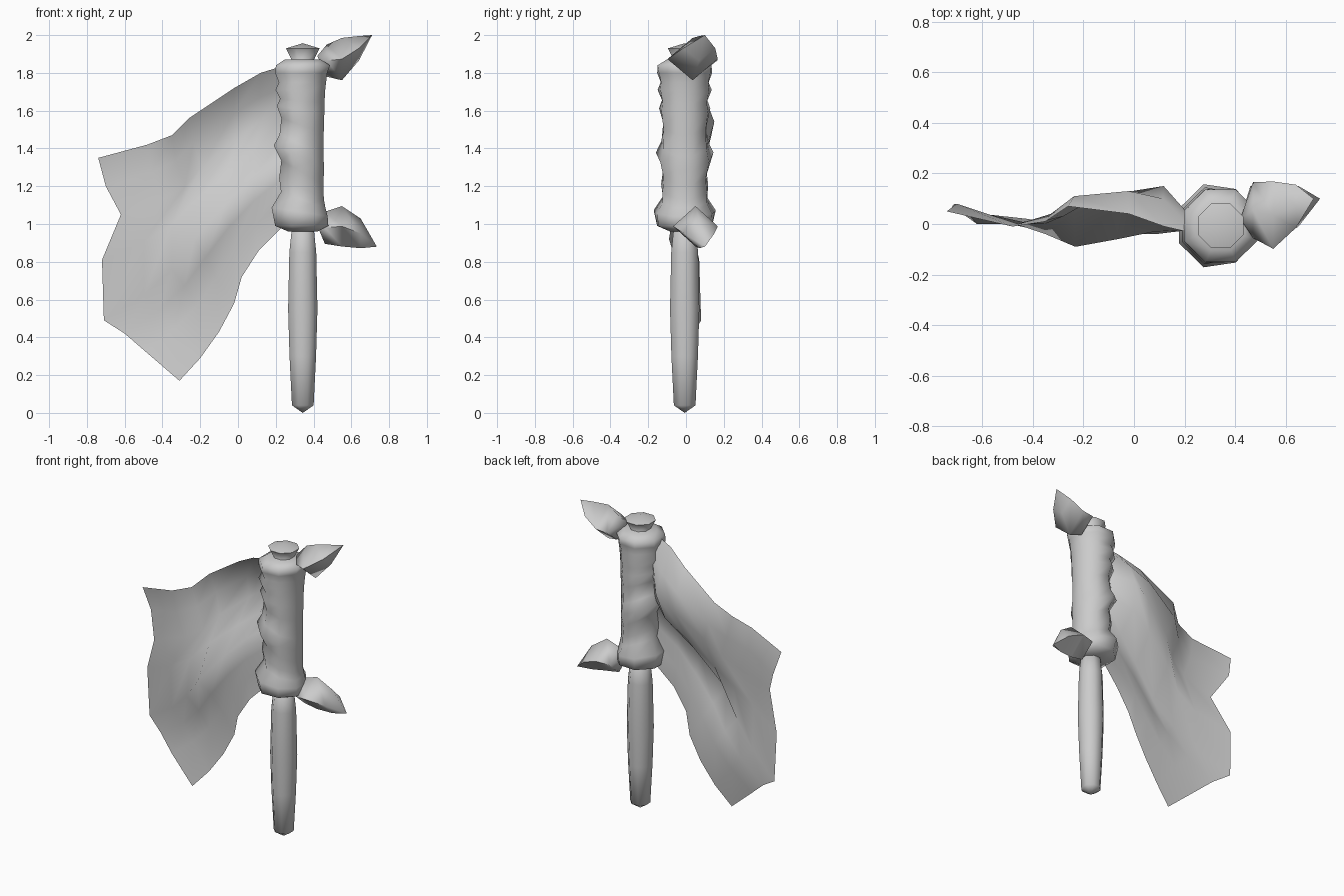
import bpy, math

cube = bpy.data.objects.get("Cube")
if cube:
    bpy.data.objects.remove(cube)

grey = bpy.data.materials.new("plain grey")
grey.use_nodes = True
GREY = (0.6, 0.6, 0.6, 1)
grey.diffuse_color = GREY
grey.node_tree.nodes["Principled BSDF"].inputs["Base Color"].default_value = GREY

CX, CY, SIDES = 0.343, -0.007, 8


def make(name, verts, faces, angle=80):
    mesh = bpy.data.meshes.new(name)
    mesh.from_pydata(verts, [], faces)
    mesh.materials.append(grey)
    mesh.update()
    obj = bpy.data.objects.new(name, mesh)
    bpy.context.collection.objects.link(obj)
    bpy.ops.object.select_all(action='DESELECT')
    obj.select_set(True)
    bpy.context.view_layer.objects.active = obj
    bpy.ops.object.shade_smooth_by_angle(angle=math.radians(angle))
    return obj


def loft(name, rings, start, end, angle=80):
    """Skin rings of points, closing both ends on a centre point."""
    n = len(rings[0])
    verts = [p for ring in rings for p in ring] + [start, end]
    first, last = len(verts) - 2, len(verts) - 1
    top = (len(rings) - 1) * n
    faces = []
    for i in range(n):
        j = (i + 1) % n
        faces += [(first, j, i), (last, top + i, top + j)]
        for k in range(0, top, n):
            faces.append((k + i, k + j, k + n + j, k + n + i))
    return make(name, verts, faces, angle)


def circle(z, r):
    return [(CX + r * math.cos(a), CY + r * math.sin(a), z)
            for a in (math.tau * (i + 0.5) / SIDES for i in range(SIDES))]


def turned(name, profile, low, high):
    return loft(name, [circle(z, r) for z, r in profile],
                (CX, CY, low), (CX, CY, high))


# Shaft and flared finial
turned("shaft", [(0.04, 0.062), (0.3, 0.076), (0.55, 0.084),
                 (0.85, 0.077), (1.02, 0.058)], 0, 1.03)
turned("finial", [(1.84, 0.09), (1.87, 0.064), (1.93, 0.096)], 1.83, 1.957)

# Rolled cloth: slim on the left side, with bunched folds on the right
folds = [(0.96, .08, .08), (0.99, .14, .152), (1.08, .135, .172), (1.16, .125, .12),
         (1.23, .115, .13), (1.32, .114, .118), (1.4, .114, .16),
         (1.46, .114, .128), (1.55, .115, .118), (1.62, .117, .142),
         (1.66, .119, .125), (1.71, .122, .15), (1.75, .128, .132),
         (1.8, .134, .152), (1.84, .15, .148), (1.87, .1, .1)]
rings = []
for z, slim, full in folds:
    ring = []
    tilt = 0.07 * math.sin(math.pi * min(1, max(0, (z - 1.0) / 0.7)))
    for i in range(SIDES):
        a = math.tau * (i + 0.5) / SIDES
        w = min(1, 0.7 * (1 - math.cos(a)))
        r = (slim + (full - slim) * w) * 1.04
        ring.append((CX + r * math.cos(a), CY + r * math.sin(a),
                     z - tilt * (0.7 + math.cos(a))))
    rings.append(ring)
loft("furled_roll", rings, (CX, CY, 0.96), (CX, CY, 1.875))


# Pointed four-sided knots at the two ends of the roll
def knot(name, sections, base, tip):
    rings = [[(x, y + ry * math.cos(a), z + rz * math.sin(a))
              for a in (math.tau * i / 4 for i in range(4))]
             for x, y, z, ry, rz in sections]
    loft(name, rings, base, tip)


knot("upper_knot", [(.47, .055, 1.865, .11, .085), (.55, .035, 1.873, .133, .112),
                    (.64, .07, 1.93, .085, .065)],
     (.42, .02, 1.89), (.71, .1, 2.0))
knot("lower_knot", [(.46, .05, .98, .1, .085), (.55, .05, .988, .118, .107),
                    (.65, .07, .95, .08, .078)],
     (.42, .02, .99), (.735, .1, .88))

# Loose cloth: a patch between four edges, with its folds in depth
upper = [(.25, 1.84), (.12, 1.8), (-.02, 1.72), (-.26, 1.56),
         (-.35, 1.47), (-.48, 1.42), (-.74, 1.35)]
lower = [(.25, 1.0), (.11, .86), (.02, .72), (-.02, .58),
         (-.1, .43), (-.2, .29), (-.31, .17)]
fly = [(-.74, 1.35), (-.7, 1.2), (-.62, 1.05), (-.72, .81),
       (-.71, .49), (-.6, .42), (-.49, .325), (-.31, .17)]
steps = [0, .14, .28, .45, .54, .7, .85, 1]
depth = [(-4, -1, 4, 7, 1, -1, 5),
         (0, 10, 13, 11, 4, 0, 8),
         (0, 15, 13, 8, 3, 0, 0),
         (0, 10, 8, 4, 0, 0, 7),
         (-2, -3, -6, -9, -4, 1, 8),
         (-2, -4, -4, -4, -1, 2, 4),
         (-1, -3, -2, -1, 0, 0, 0),
         (-1, -3, -3, -1, -1, -2, -4)]
cols, rows = len(upper) - 1, len(fly) - 1
verts, faces = [], []
for r, v in enumerate(steps):
    hoist = (0.25, 1.84 - 0.84 * v)
    for c in range(cols + 1):
        u = c / cols
        x, z = [(1 - v) * upper[c][k] + v * lower[c][k]
                + (1 - u) * hoist[k] + u * fly[r][k]
                - (1 - u) * ((1 - v) * upper[0][k] + v * lower[0][k])
                - u * ((1 - v) * upper[-1][k] + v * lower[-1][k])
                for k in (0, 1)]
        verts.append((x, depth[r][c] / 100, z))
        if r < rows and c < cols:
            i = r * (cols + 1) + c
            faces.append((i, i + cols + 1, i + cols + 2, i + 1))
make("loose_cloth", verts, faces)
